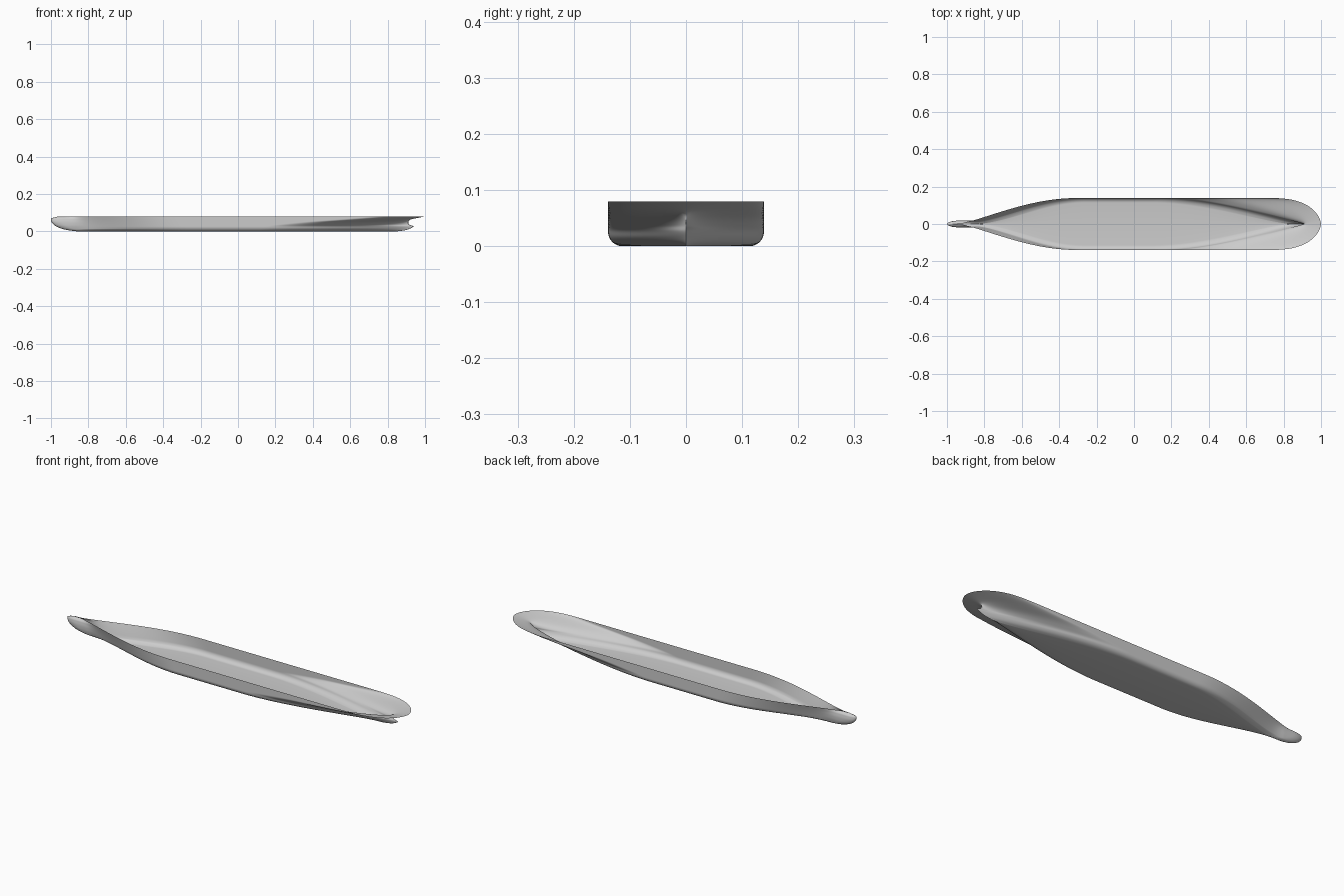
import bpy, bmesh, math

old = bpy.data.objects.get("Cube")
if old:
    bpy.data.objects.remove(old)

BEAM, BILGE, DEPTH = 0.139, 0.026, 0.08

# Waterlines: height, bow end, stern end, run start, run curve, run fullness, bulb half width
LINES = [
    (0.000, -0.860, 0.850, 0.10, 1.8, 1.5, 0.000),
    (0.006, -0.905, 0.892, 0.12, 1.8, 1.4, 0.010),
    (0.015, -0.945, 0.920, 0.14, 1.8, 1.35, 0.014),
    (0.027, -0.972, 0.938, 0.16, 1.8, 1.3, 0.017),
    (0.036, -0.985, 0.916, 0.22, 1.9, 1.2, 0.018),
    (0.050, -0.997, 0.911, 0.36, 2.0, 1.0, 0.018),
    (0.062, -1.000, 0.920, 0.52, 2.3, 0.75, 0.016),
    (0.071, -0.995, 0.955, 0.62, 2.7, 0.65, 0.013),
    (0.080, -0.960, 1.000, 0.70, 3.0, 0.6, 0.002),
]


def line_at(z):
    """Smoothly interpolate the waterline parameters at a height."""
    i = 0
    while i < len(LINES) - 2 and z > LINES[i + 1][0]:
        i += 1
    p, q = LINES[i], LINES[i + 1]
    before, after = LINES[max(i - 1, 0)], LINES[min(i + 2, len(LINES) - 1)]
    h = q[0] - p[0]
    t = (z - p[0]) / h
    out = []
    for k in range(1, len(p)):
        m0 = (q[k] - before[k]) / (q[0] - before[0]) * h
        m1 = (after[k] - p[k]) / (after[0] - p[0]) * h
        out.append((2*t**3 - 3*t*t + 1) * p[k] + (t**3 - 2*t*t + t) * m0
                   + (3*t*t - 2*t**3) * q[k] + (t**3 - t*t) * m1)
    return out


def clamp(v):
    return max(0.0, min(1.0, v))


def half_breadth(x, z, line):
    bow, stern, run, curve, full, bulb = line
    # Parallel middle body with rounded bilge
    drop = max(0.0, BILGE - z)
    side = BEAM - BILGE + math.sqrt(BILGE**2 - drop**2)
    # Bow entrance, hollower towards the keel
    up = z / DEPTH
    start = max(bow, -0.93)
    t = clamp((x - start) / (-0.26 - 0.04 * up - start))
    entrance = math.sin(t * math.pi / 2) ** (1.8 - 0.65 * up)
    # Stern run
    s = clamp((x - run) / (stern - run))
    aft = (1 - s**curve) ** full
    # Bulbous bow fading into the hull
    nose = clamp((x - bow) / 0.06)
    fade = 1 - clamp((x + 0.88) / 0.25)
    knob = max(0.0, bulb) * math.sqrt(1 - (1 - nose)**2) * fade
    body = side * entrance * aft
    return (body**3 + knob**3) ** (1 / 3)


# Half hull lofted through the waterlines, mirrored about the centreline
COLS, ROWS = 150, 36
bm = bmesh.new()
rows = []
for j in range(-1, ROWS + 1):
    z = DEPTH * (max(j, 0) / ROWS) ** 1.4
    line = line_at(z)
    row = []
    for i in range(COLS + 1):
        u = i / COLS
        u = 0.35 * u + 0.65 * (1 - math.cos(math.pi * u)) / 2
        x = line[0] + (line[1] - line[0]) * u
        inner = j < 0 or i in (0, COLS)
        y = 0.0 if inner else half_breadth(x, z, line)
        row.append(bm.verts.new((x, y, z)))
    rows.append(row)
for low, high in zip(rows, rows[1:]):
    for i in range(COLS):
        bm.faces.new((low[i], high[i], high[i + 1], low[i + 1]))
bmesh.ops.remove_doubles(bm, verts=bm.verts, dist=0.00001)
mesh = bpy.data.meshes.new("ship_hull")
bm.to_mesh(mesh)
bm.free()
hull = bpy.data.objects.new("ship_hull", mesh)
bpy.context.collection.objects.link(hull)
mirror = hull.modifiers.new("port_and_starboard", "MIRROR")
mirror.use_axis = (False, True, False)
mirror.merge_threshold = 0.00005

# Plain grey hull plating
grey = bpy.data.materials.new("hull_grey")
grey.use_nodes = True
colour = (0.6, 0.6, 0.6, 1)
grey.diffuse_color = colour
grey.node_tree.nodes["Principled BSDF"].inputs["Base Color"].default_value = colour
mesh.materials.append(grey)

bpy.ops.object.select_all(action="DESELECT")
hull.select_set(True)
bpy.context.view_layer.objects.active = hull
bpy.ops.object.shade_smooth_by_angle(angle=math.radians(40))
